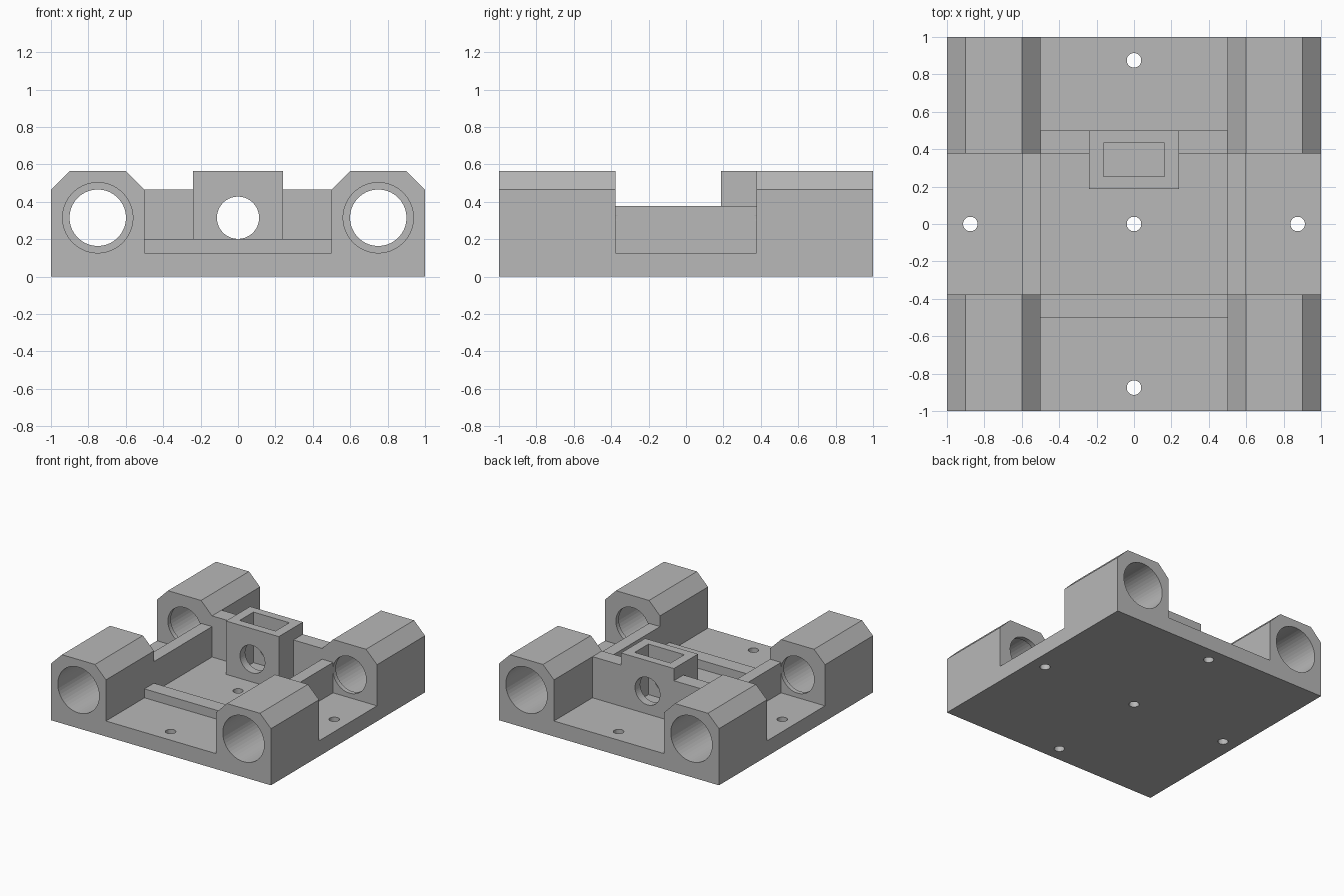
import bpy, bmesh, math
from mathutils import Matrix, Vector

old = bpy.data.objects.get("Cube")
if old:
    bpy.data.objects.remove(old, do_unlink=True)

grey = bpy.data.materials.new("plain grey")
grey.use_nodes = True
colour = (0.48, 0.48, 0.48, 1)
grey.diffuse_color = colour
grey.node_tree.nodes["Principled BSDF"].inputs["Base Color"].default_value = colour

FLOOR = 0.127    # top of the base plate
SHOULDER = 0.465 # where the chamfers start
TOP = 0.565
AXIS = 0.315     # height of every bore
BAY = 0.377      # half length of the open middle bay


def add_object(name, bm):
    bmesh.ops.recalc_face_normals(bm, faces=bm.faces)
    mesh = bpy.data.meshes.new(name)
    bm.to_mesh(mesh)
    bm.free()
    mesh.materials.append(grey)
    obj = bpy.data.objects.new(name, mesh)
    bpy.context.collection.objects.link(obj)
    return obj


def box(name, x0, x1, y0, y1, z0, z1):
    bm = bmesh.new()
    low, high = Vector((x0, y0, z0)), Vector((x1, y1, z1))
    place = Matrix.Translation((low + high) / 2) @ Matrix.Diagonal((*(high - low), 1))
    bmesh.ops.create_cube(bm, size=1, matrix=place)
    return add_object(name, bm)


def rod(name, radius, start, end, segments=48):
    start, end = Vector(start), Vector(end)
    axis = end - start
    place = (Matrix.Translation((start + end) / 2)
             @ axis.to_track_quat('Z', 'Y').to_matrix().to_4x4()
             @ Matrix.Rotation(math.pi / segments, 4, 'Z'))
    bm = bmesh.new()
    bmesh.ops.create_cone(bm, cap_ends=True, segments=segments, radius1=radius,
                          radius2=radius, depth=axis.length, matrix=place)
    return add_object(name, bm)


def combine(target, tool, operation):
    """Apply one boolean and discard the helper object."""
    tool.hide_render = True
    mod = target.modifiers.new("shape", 'BOOLEAN')
    mod.operation, mod.solver, mod.object = operation, 'EXACT', tool
    graph = bpy.context.evaluated_depsgraph_get()
    mesh = bpy.data.meshes.new_from_object(target.evaluated_get(graph))
    target.modifiers.clear()
    target.data = mesh
    bpy.data.objects.remove(tool, do_unlink=True)


# Carriage body: mirrored end profile swept front to back
half = [(0.5, FLOOR), (0.5, SHOULDER), (0.6, TOP), (0.9, TOP), (1, SHOULDER), (1, 0)]
outline = half + [(-x, z) for x, z in reversed(half)]
bm = bmesh.new()
face = bm.faces.new([bm.verts.new((x, -1, z)) for x, z in outline])
sweep = bmesh.ops.extrude_face_region(bm, geom=[face])
moved = [v for v in sweep["geom"] if isinstance(v, bmesh.types.BMVert)]
bmesh.ops.translate(bm, vec=(0, 2, 0), verts=moved)
body = add_object("carriage_body", bm)

# Middle bay: low side walls with open ledges outside them
combine(body, box("bay_cut", -1.2, 1.2, -BAY, BAY, 0.377, 1), 'DIFFERENCE')
for side in (-1, 1):
    x0, x1 = sorted((side * 0.6, side * 1.2))
    combine(body, box("ledge_cut", x0, x1, -BAY, BAY, FLOOR, 1), 'DIFFERENCE')

# Cross bars and the central nut holder
combine(body, box("front_bar", -0.55, 0.55, -0.5, -BAY, 0.08, 0.2), 'UNION')
combine(body, box("back_bar", -0.55, 0.55, BAY, 0.5, 0.08, SHOULDER), 'UNION')
combine(body, box("nut_holder", -0.24, 0.24, 0.187, 0.5, 0.08, TOP), 'UNION')

# Nut pocket and screw bore
combine(body, box("nut_pocket", -0.163, 0.163, 0.255, 0.433, 0.15, 1), 'DIFFERENCE')
combine(body, rod("screw_bore", 0.113, (0, 0.1, AXIS), (0, 0.6, AXIS)), 'DIFFERENCE')

# Bearing bores, each with a retaining lip at the inner end
for sx in (-1, 1):
    for sy in (-1, 1):
        x = sx * 0.75
        combine(body, rod("bearing_bore", 0.188, (x, sy * 0.415, AXIS),
                          (x, sy * 1.1, AXIS)), 'DIFFERENCE')
        combine(body, rod("lip_bore", 0.151, (x, sy * 0.365, AXIS),
                          (x, sy * 0.5, AXIS)), 'DIFFERENCE')

# Mounting holes through the base
for x, y in ((0, 0), (0.875, 0), (-0.875, 0), (0, 0.875), (0, -0.875)):
    combine(body, rod("mount_hole", 0.039, (x, y, -0.1), (x, y, 0.18), 24), 'DIFFERENCE')
